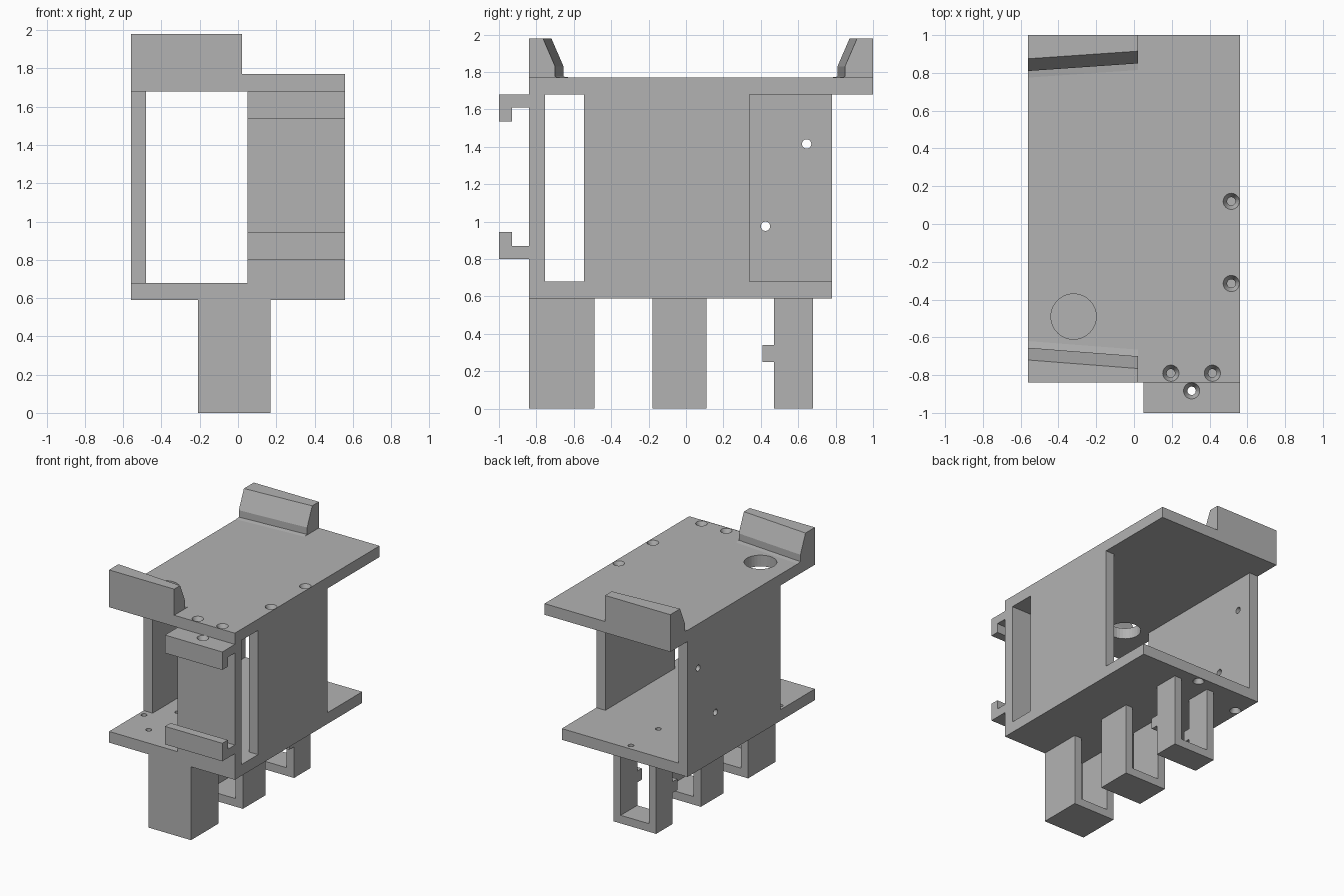
import bpy, bmesh, math
from mathutils import Matrix, Vector

if "Cube" in bpy.data.objects:
    bpy.data.objects.remove(bpy.data.objects["Cube"])

grey = bpy.data.materials.new("plain_grey")
grey.use_nodes = True
COLOUR = (0.45, 0.45, 0.45, 1)
grey.diffuse_color = COLOUR
grey.node_tree.nodes["Principled BSDF"].inputs["Base Color"].default_value = COLOUR


def finish(name, bm):
    bmesh.ops.recalc_face_normals(bm, faces=bm.faces)
    mesh = bpy.data.meshes.new(name)
    bm.to_mesh(mesh)
    bm.free()
    mesh.materials.append(grey)
    ob = bpy.data.objects.new(name, mesh)
    bpy.context.collection.objects.link(ob)
    return ob


def loft(name, ring_a, ring_b):
    """Solid between two matching outlines."""
    bm = bmesh.new()
    a = [bm.verts.new(p) for p in ring_a]
    b = [bm.verts.new(p) for p in ring_b]
    n = len(a)
    bm.faces.new(a)
    bm.faces.new(b[::-1])
    for i in range(n):
        j = (i + 1) % n
        bm.faces.new((a[i], b[i], b[j], a[j]))
    return finish(name, bm)


def along_x(name, outline, x0, x1):
    return loft(name, [(x0, y, z) for y, z in outline], [(x1, y, z) for y, z in outline])


def along_y(name, outline, y0, y1):
    return loft(name, [(x, y0, z) for x, z in outline], [(x, y1, z) for x, z in outline])


def box(name, x, y, z):
    return along_x(name, [(y[0], z[0]), (y[1], z[0]), (y[1], z[1]), (y[0], z[1])], *x)


def drill(parts, position, axis, profile):
    """Cut a turned hole; profile is (depth, radius) going in along the axis."""
    turn = Vector((0, 0, 1)).rotation_difference(Vector(axis)).to_matrix().to_4x4()
    place = Matrix.Translation(position) @ turn
    bm = bmesh.new()
    rings = []
    for d, r in profile:
        angles = [math.tau * i / 32 for i in range(32)]
        rings.append([bm.verts.new(place @ Vector((r * math.cos(t), r * math.sin(t), d))) for t in angles])
    bm.faces.new(rings[0])
    bm.faces.new(rings[-1])
    for a, b in zip(rings, rings[1:]):
        for i in range(32):
            j = (i + 1) % 32
            bm.faces.new((a[i], a[j], b[j], b[i]))
    cutter = finish("hole_cutter", bm)
    cutter.hide_render = True
    for part in parts:
        mod = part.modifiers.new("hole", "BOOLEAN")
        mod.operation, mod.solver, mod.object = "DIFFERENCE", "EXACT", cutter
        bpy.context.view_layer.objects.active = part
        bpy.ops.object.modifier_apply(modifier=mod.name)
    bpy.data.objects.remove(cutter)


# Main shell
W, FRONT, LOW, HIGH = 0.56, -0.84, 0.68, 1.68
top_plate = box("top_plate", (-W, W), (FRONT, 1), (HIGH, 1.77))
bottom_plate = box("bottom_plate", (-W, W), (FRONT, 0.78), (0.59, LOW))
left_wall = box("left_wall", (0.48, W), (-0.545, 0.34), (LOW, HIGH))
right_wall = box("right_wall", (-W, -0.48), (-0.4, 0.78), (LOW, HIGH))
front_panel = box("front_panel", (0.05, W), (FRONT, -0.755), (LOW, HIGH))

# Hooks on the front panel
hooks = []
for name, z, s in (("upper_hook", HIGH, -1), ("lower_hook", 0.8, 1)):
    outline = [(FRONT, z), (-1, z), (-1, z + s * 0.145), (-0.93, z + s * 0.145),
               (-0.93, z + s * 0.07), (FRONT, z + s * 0.07)]
    hooks.append(along_x(name, outline, 0.05, W))


# Tapered end stops on the top plate
def stop(name, outer, s, lip_right, lip_left):
    def ring(x, lip):
        foot = lip + 0.065
        shape = [(0, 1.77), (0, 1.98), (lip, 1.98), (foot, 1.83), (foot, 1.775), (foot + 0.035, 1.77)]
        return [(x, outer + s * d, z) for d, z in shape]
    loft(name, ring(-W, lip_right), ring(0.02, lip_left))


stop("front_stop", FRONT, 1, 0.12, 0.075)
stop("back_stop", 1, -1, 0.125, 0.085)

# Hanging loops under the bottom plate
X0, X1, T = -0.21, 0.17, 0.065
loop_shape = [(X0, 0.59), (X0, 0), (X1, 0), (X1, 0.59),
              (X1 - T, 0.59), (X1 - T, T), (X0 + T, T), (X0 + T, 0.59)]
for name, y0, y1 in (("front_loop", FRONT, -0.49), ("middle_loop", -0.18, 0.11), ("back_loop", 0.47, 0.68)):
    along_y(name, loop_shape, y0, y1)
box("front_loop_cover", (X0 + T, X1 - T), (FRONT, FRONT + T), (T, 0.59))
for name, x in (("right_tab", X0), ("left_tab", X1 - T)):
    box(name, (x, x + T), (0.41, 0.47), (0.25, 0.34))

# Countersunk screw holes in the top plate, wall, panel and hooks
SCREW = [(-0.01, 0.043), (0, 0.043), (0.045, 0.022), (0.3, 0.022)]
for y in (0.12, -0.315):
    drill([top_plate, left_wall], (0.515, y, 1.77), (0, 0, -1), SCREW)
for x in (0.195, 0.415):
    drill([top_plate, front_panel], (x, -0.79, 1.77), (0, 0, -1), SCREW)
drill([hooks[0]], (0.305, -0.883, HIGH), (0, 0, -1), SCREW)
drill([hooks[1]], (0.305, -0.883, 0.8), (0, 0, 1), SCREW)

# Countersunk screw holes in the bottom plate
for x, y in ((-0.515, 0.57), (-0.515, -0.46), (-0.34, -0.65), (-0.34, -0.28), (-0.02, 0.38), (-0.02, 0.73)):
    drill([bottom_plate, right_wall], (x, y, 0.59), (0, 0, 1), SCREW)

# Large opening in the top and pin holes in the right wall
drill([top_plate], (-0.32, -0.49, 1.6), (0, 0, 1), [(0, 0.12), (0.3, 0.12)])
for y, z in ((0.645, 1.415), (0.425, 0.975)):
    drill([right_wall], (-0.7, y, z), (1, 0, 0), [(0, 0.025), (0.4, 0.025)])
